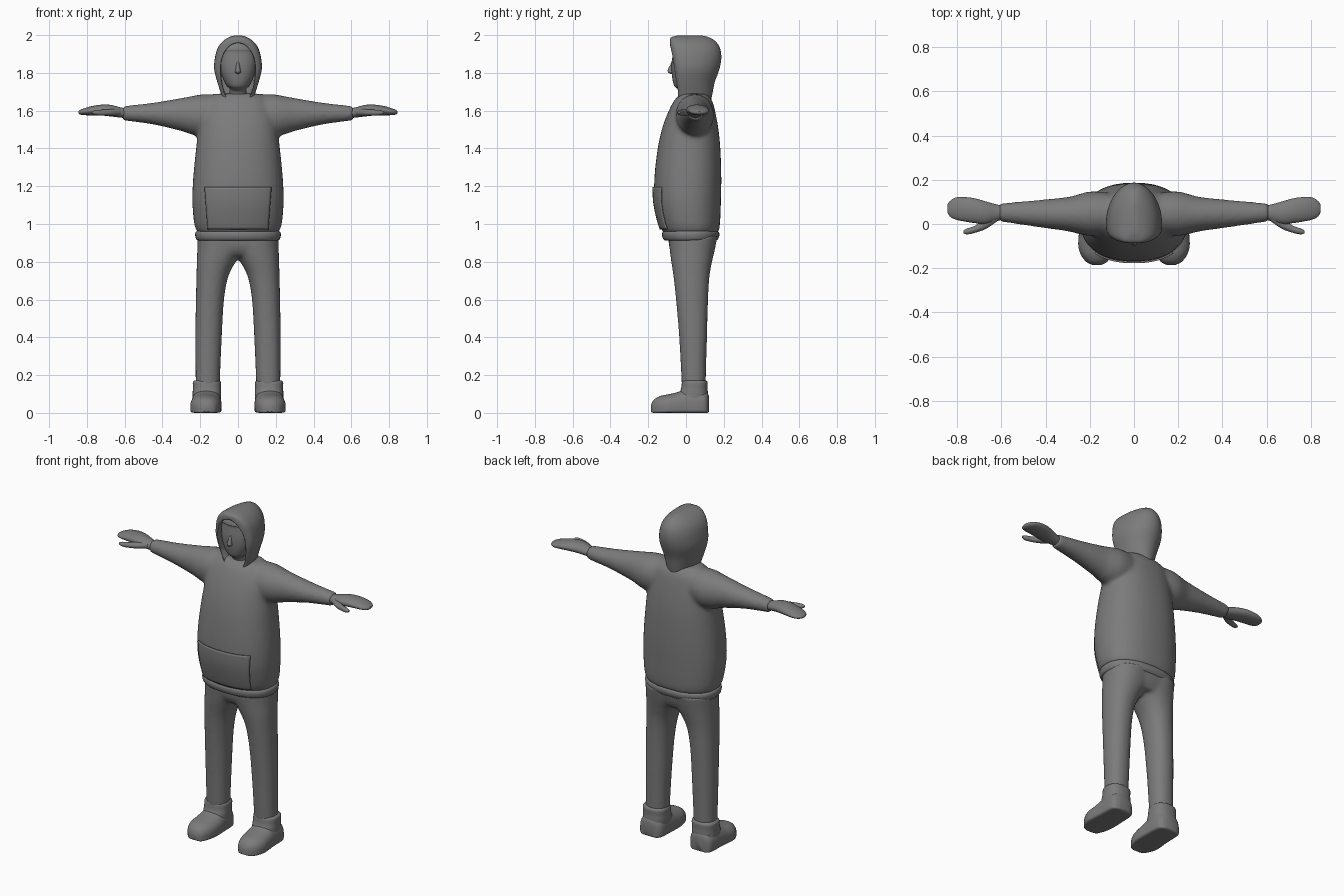
import bpy, bmesh, math
from mathutils import Vector

if "Cube" in bpy.data.objects:
    bpy.data.objects.remove(bpy.data.objects["Cube"])

GREY = (0.2, 0.2, 0.2, 1)
grey = bpy.data.materials.new("plain grey")
grey.use_nodes = True
grey.diffuse_color = GREY
grey.node_tree.nodes["Principled BSDF"].inputs["Base Color"].default_value = GREY


def smooth_sections(secs, steps=4):
    """Catmull-Rom interpolation between the given sections."""
    out = []
    for i in range(len(secs) - 1):
        a, b, c, d = (secs[min(max(i + k, 0), len(secs) - 1)] for k in (-1, 0, 1, 2))
        for s in range(steps):
            t = s / steps
            out.append([q + t / 2 * (r - p + t * (2*p - 5*q + 4*r - u + t * (3*q - p - 3*r + u)))
                        for p, q, r, u in zip(a, b, c, d)])
    return out + [list(secs[-1])]


def loft(bm, axis, secs, power=2, low_power=None, mid=0.5, n=40, mirror=False):
    """Closed tube through sections (position, u0, u1, v0, v1)."""
    low_power = low_power or power
    for side in ((1, -1) if mirror else (1,)):
        rings = []
        for p, u0, u1, v0, v1 in smooth_sections(secs):
            ring = []
            vm = v0 + (v1 - v0) * mid
            for k in range(n):
                c, s = math.cos(2 * math.pi * k / n), math.sin(2 * math.pi * k / n)
                e = 2 / (power if s >= 0 else low_power)
                u = (u0 + u1) / 2 + (u1 - u0) / 2 * math.copysign(abs(c) ** e, c)
                v = vm + (v1 - vm if s > 0 else vm - v0) * math.copysign(abs(s) ** e, s)
                x, y, z = {"x": (p, u, v), "y": (u, p, v), "z": (u, v, p)}[axis]
                ring.append(bm.verts.new((x * side, y, z)))
            rings.append(ring)
        for a, b in zip(rings, rings[1:]):
            for k in range(n):
                bm.faces.new((a[k], a[(k + 1) % n], b[(k + 1) % n], b[k]))
        bm.faces.new(rings[0])
        bm.faces.new(rings[-1])


def finish(name, bm, remesh=0, angle=50):
    """Turn the bmesh into a shaded object, optionally fused into one skin."""
    bmesh.ops.recalc_face_normals(bm, faces=bm.faces)
    mesh = bpy.data.meshes.new(name)
    bm.to_mesh(mesh)
    bm.free()
    obj = bpy.data.objects.new(name, mesh)
    bpy.context.collection.objects.link(obj)
    mesh.materials.append(grey)
    mesh.shade_smooth()
    mesh.set_sharp_from_angle(angle=math.radians(angle))
    if remesh:
        m = obj.modifiers.new("fuse", "REMESH")
        m.mode, m.voxel_size, m.use_smooth_shade = "VOXEL", 0.011, True
        m = obj.modifiers.new("soften", "SMOOTH")
        m.factor, m.iterations = 0.5, remesh
    return obj


def part(name, axis, secs, **kw):
    bm = bmesh.new()
    loft(bm, axis, secs, **kw)
    return finish(name, bm)


# Sweater body and sleeves, fused into one soft skin
bm = bmesh.new()
body = [(0.955, .215, -.122, .172), (1.0, .232, -.14, .18), (1.12, .242, -.166, .185),
        (1.25, .237, -.167, .187), (1.4, .222, -.15, .182), (1.5, .21, -.128, .172),
        (1.58, .2, -.1, .158), (1.65, .17, -.065, .14), (1.69, .12, -.03, .11)]
loft(bm, "z", [(z, -w, w, f, b) for z, w, f, b in body], power=2.3)
loft(bm, "x", [(.05, -.04, .13, 1.48, 1.685), (.18, -.055, .148, 1.465, 1.687),
               (.25, -.045, .135, 1.475, 1.676), (.3, -.033, .122, 1.492, 1.667),
               (.45, -.012, .107, 1.527, 1.642), (.6, .01, .094, 1.547, 1.625),
               (.61, .013, .091, 1.55, 1.622)], mirror=True)
sweater = finish("sweater", bm, remesh=8)

# Waist band below the sweater
hem = [(.912, .2, -.1, .15), (.916, .218, -.117, .166), (.935, .226, -.126, .176),
       (.955, .225, -.125, .175), (.964, .214, -.115, .165)]
part("waist_band", "z", [(z, -w, w, f, b) for z, w, f, b in hem], power=2.3)

# Front pocket draped over the belly
bm = bmesh.new()
bmesh.ops.create_grid(bm, x_segments=30, y_segments=20, size=1)
for v in bm.verts:
    v.co = Vector(((.165 + .008 * v.co.y) * v.co.x, -.4, 1.085 + .11 * v.co.y))
pocket = finish("front_pocket", bm)
wrap = pocket.modifiers.new("drape", "SHRINKWRAP")
wrap.target, wrap.wrap_method, wrap.wrap_mode = sweater, "PROJECT", "ABOVE_SURFACE"
wrap.use_project_y, wrap.use_negative_direction = True, True
wrap.use_positive_direction, wrap.offset = True, 0.005
wrap.project_limit = 0.4
thick = pocket.modifiers.new("thickness", "SOLIDIFY")
thick.thickness, thick.offset = 0.008, 0

# Trousers: two legs fused with the hips
bm = bmesh.new()
loft(bm, "z", [(.14, .097, .224, -.022, .104), (.4, .086, .226, -.036, .111),
               (.6, .074, .223, -.053, .117), (.72, .052, .22, -.066, .124),
               (.8, .012, .218, -.078, .138), (.86, -.03, .216, -.086, .152),
               (.94, -.05, .215, -.094, .168)], power=2.2, mirror=True)
loft(bm, "z", [(.83, -.17, .17, -.06, .13), (.87, -.207, .207, -.086, .152),
               (.94, -.215, .215, -.096, .168)], power=2.4)
finish("trousers", bm, remesh=6)

# Boots: flat-soled feet and ankle cuffs
part("boot_feet", "y", [(-.186, .15, .185, .006, .04), (-.172, .122, .215, 0, .068),
                        (-.14, .102, .24, 0, .088), (-.1, .091, .252, 0, .097),
                        (-.05, .087, .25, 0, .108), (0, .088, .246, 0, .125),
                        (.08, .092, .243, 0, .125), (.11, .108, .23, 0, .11),
                        (.121, .135, .2, .006, .09)],
     power=2.3, low_power=7, mid=.35, mirror=True)
part("boot_cuffs", "z", [(.04, .094, .24, -.05, .116), (.1, .089, .24, -.036, .116),
                         (.13, .09, .239, -.026, .114), (.162, .09, .239, -.021, .114),
                         (.172, .1, .23, -.012, .105)], power=2.4, mirror=True)

# Mitten-like hands with thumbs
bm = bmesh.new()
loft(bm, "x", [(.58, .025, .08, 1.56, 1.612), (.62, .013, .088, 1.563, 1.617),
               (.67, 0, .102, 1.569, 1.63), (.72, .004, .116, 1.574, 1.632),
               (.77, .012, .122, 1.575, 1.625), (.81, .021, .119, 1.576, 1.614),
               (.835, .036, .102, 1.579, 1.604), (.845, .055, .085, 1.586, 1.597)],
     n=28, mirror=True)
loft(bm, "x", [(.62, .012, .05, 1.575, 1.61), (.67, -.022, .025, 1.573, 1.608),
               (.72, -.04, -.008, 1.574, 1.605), (.755, -.047, -.02, 1.577, 1.602),
               (.772, -.042, -.03, 1.585, 1.596)], n=20, mirror=True)
finish("hands", bm)

# Head and neck, with a low brow step under the hood
head = [(1.6, .05, -.02, .08), (1.69, .046, -.02, .08), (1.715, .042, -.045, .08),
        (1.735, .062, -.064, .08), (1.79, .086, -.075, .08), (1.85, .097, -.076, .08),
        (1.915, .096, -.069, .08), (1.92, .098, -.078, .08), (1.95, .085, -.068, .07),
        (1.975, .05, -.04, .05)]
part("head", "z", [(z, -w, w, f, b) for z, w, f, b in head], power=2.2)
part("nose", "z", [(1.795, -.004, .004, -.084, -.06), (1.803, -.016, .016, -.094, -.06),
                   (1.815, -.013, .013, -.097, -.06), (1.85, -.008, .008, -.08, -.06),
                   (1.87, -.004, .004, -.074, -.06)], n=16)

# Hood: egg-shaped shell, flat in front, with the face opening cut out
hood_secs = [(1.64, .075, -.045, .13), (1.69, .09, -.05, .14), (1.75, .109, -.06, .152),
             (1.82, .126, -.07, .177), (1.88, .122, -.077, .187), (1.93, .108, -.083, .18),
             (1.965, .083, -.086, .158), (1.987, .052, -.08, .125), (1.998, .02, -.045, .085)]
hood = part("hood", "z", [(z, -w, w, f, b) for z, w, f, b in hood_secs],
            power=2, low_power=3.5, mid=.3, n=64)
opening = part("hood_opening_cutter", "y", [(-.3, -.102, .102, 1.61, 1.967),
                                            (.02, -.09, .09, 1.62, 1.955)], mid=.6, n=48)
opening.hide_render = True
opening.hide_viewport = True
opening.display_type = "WIRE"
cut = hood.modifiers.new("face_opening", "BOOLEAN")
cut.object, cut.operation, cut.solver = opening, "DIFFERENCE", "EXACT"
